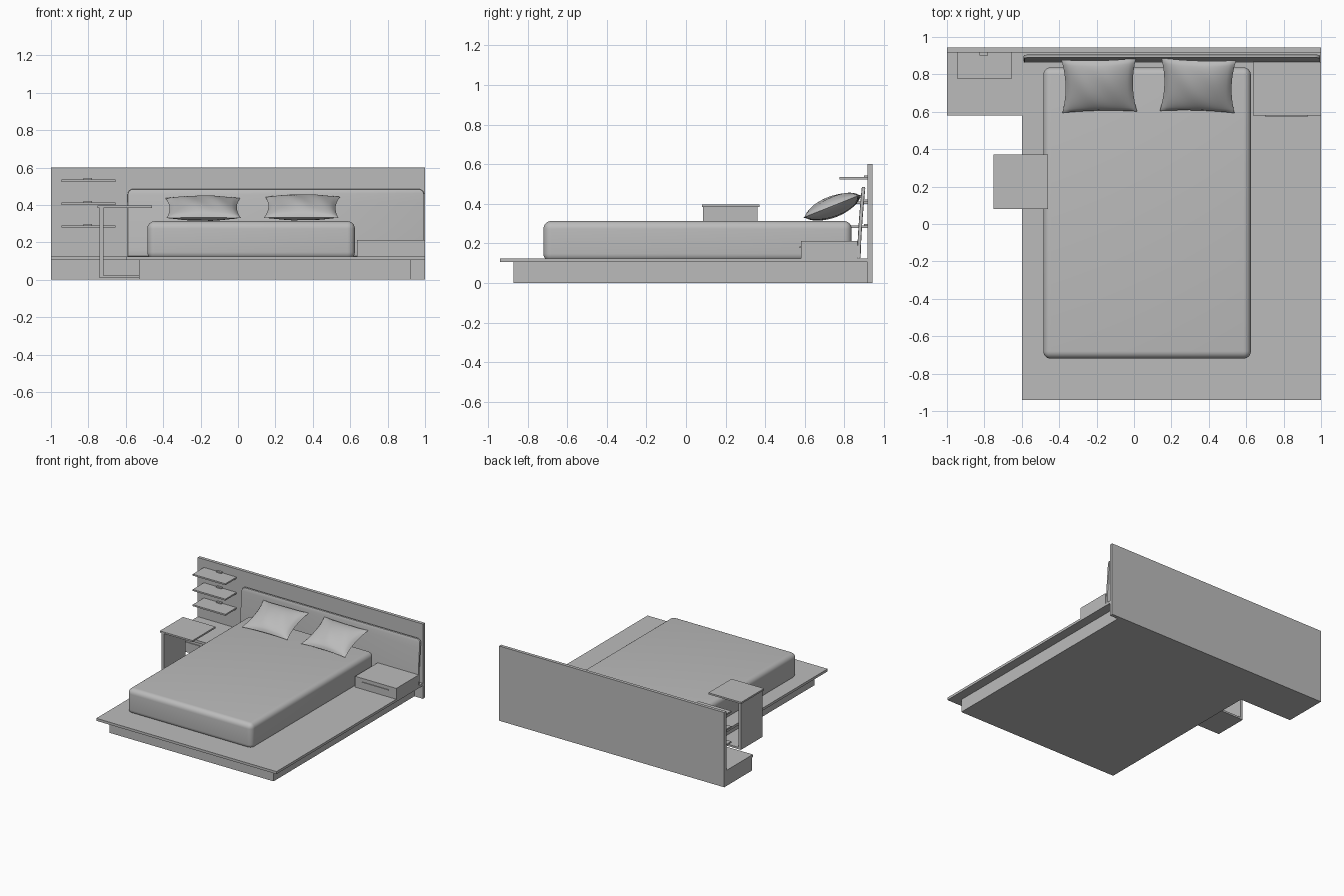
import bpy, bmesh, math
from mathutils import Matrix, Vector

old = bpy.data.objects.get("Cube")
if old:
    bpy.data.objects.remove(old, do_unlink=True)

# Single grey finish
grey = bpy.data.materials.new("plain_grey")
grey.use_nodes = True
colour = (0.5, 0.5, 0.5, 1)
grey.diffuse_color = colour
grey.node_tree.nodes["Principled BSDF"].inputs["Base Color"].default_value = colour


def finish(name, bm, smooth=False):
    bmesh.ops.recalc_face_normals(bm, faces=bm.faces)
    mesh = bpy.data.meshes.new(name)
    bm.to_mesh(mesh)
    bm.free()
    mesh.materials.append(grey)
    ob = bpy.data.objects.new(name, mesh)
    bpy.context.collection.objects.link(ob)
    if smooth:
        bpy.ops.object.select_all(action='DESELECT')
        ob.select_set(True)
        bpy.context.view_layer.objects.active = ob
        bpy.ops.object.shade_smooth_by_angle(angle=math.radians(40))
    return ob


def box(name, x, y, z, radius=0):
    """Box from (min, max) pairs, with optional rounded edges."""
    bm = bmesh.new()
    bmesh.ops.create_cube(bm, size=1)
    for v in bm.verts:
        v.co = [(r[0] + r[1]) / 2 + c * (r[1] - r[0]) for r, c in zip((x, y, z), v.co)]
    if radius:
        bmesh.ops.bevel(bm, geom=bm.edges[:], offset=radius, segments=6,
                        profile=0.5, affect='EDGES')
    return finish(name, bm, radius > 0)


# Wall panel and platform
box("wall_panel", (-1, 1), (0.917, 0.943), (0, 0.6))
box("platform_base", (-0.53, 0.925), (-0.87, 0.917), (0, 0.105))
box("platform_top", (-0.6, 1), (-0.94, 0.917), (0.105, 0.125))

# Low bench on the right side of the bed
box("bench_base", (-1, -0.53), (0.59, 0.917), (0, 0.105))
box("bench_top", (-1, -0.6), (0.58, 0.917), (0.105, 0.125))
box("bench_handle", (-0.88, -0.65), (0.583, 0.59), (0.077, 0.083))

# Night stand on the left side of the bed
box("night_stand", (0.635, 1), (0.58, 0.865), (0.125, 0.212))
box("night_stand_handle", (0.7, 0.93), (0.574, 0.58), (0.178, 0.184))

# Wall shelves with small brackets
for i, z in enumerate((0.278, 0.4, 0.523)):
    box(f"shelf_{i + 1}", (-0.945, -0.655), (0.775, 0.917), (z, z + 0.012))
    box(f"shelf_bracket_{i + 1}", (-0.825, -0.78), (0.9, 0.917), (z + 0.012, z + 0.021))

# C-shaped side table
box("table_top", (-0.75, -0.46), (0.08, 0.372), (0.384, 0.397))
box("table_side", (-0.74, -0.718), (0.087, 0.36), (0.008, 0.384))
box("table_foot", (-0.718, -0.53), (0.087, 0.36), (0.008, 0.023))

# Mattress
box("mattress", (-0.485, 0.625), (-0.72, 0.837), (0.108, 0.313), 0.04)

# Curved headboard pad with rounded top corners
x0, x1, z0, z1, r = -0.59, 0.995, 0.125, 0.485, 0.03
outline = [(x0, z0), (x1, z0)]
for cx, start in ((x1 - r, 0), (x0 + r, 90)):
    for k in range(7):
        a = math.radians(start + k * 15)
        outline.append((cx + r * math.cos(a), z1 - r + r * math.sin(a)))
bm = bmesh.new()
face = bm.faces.new([bm.verts.new((x, 0, z)) for x, z in outline])
ext = bmesh.ops.extrude_face_region(bm, geom=[face])
for v in ext["geom"]:
    if isinstance(v, bmesh.types.BMVert):
        v.co.y += 0.018
rim = [e for e in bm.edges if abs(e.verts[0].co.y - e.verts[1].co.y) < 0.001]
bmesh.ops.bevel(bm, geom=rim, offset=0.005, segments=2, profile=0.5, affect='EDGES')
for k in range(1, 9):
    bmesh.ops.bisect_plane(bm, geom=bm.verts[:] + bm.edges[:] + bm.faces[:],
                           plane_co=(0, 0, z0 + k * 0.036), plane_no=(0, 0, 1))
for v in bm.verts:
    t = max(0, (v.co.z - z0) / (z1 - z0))
    v.co.y += 0.864 + 0.024 * t ** 1.5
finish("headboard_pad", bm, True)


# Pillows: plump in the middle, drawn in along the sides, pointed at the corners
def pillow(name, x, z, turn, tilt):
    n = 24
    place = (Matrix.Translation((x, 0.74, z)) @ Matrix.Rotation(turn, 4, 'Z')
             @ Matrix.Rotation(tilt, 4, 'X'))
    bm = bmesh.new()
    for side in (1, -1):
        grid = []
        for j in range(n + 1):
            row = []
            for i in range(n + 1):
                u, v = 2 * i / n - 1, 2 * j / n - 1
                puff = max(0, (1 - u * u) * (1 - v * v))
                wrinkle = 0.003 * math.sin(7 * u + 3 * v + x * 9) * puff
                co = Vector((0.2 * u * (1 - 0.1 * (1 - v * v)),
                             0.152 * v * (1 - 0.06 * (1 - u * u)),
                             side * 0.05 * puff ** 0.55 + wrinkle))
                row.append(bm.verts.new(place @ co))
            grid.append(row)
        for j in range(n):
            for i in range(n):
                bm.faces.new((grid[j][i], grid[j][i + 1],
                              grid[j + 1][i + 1], grid[j + 1][i]))
    bmesh.ops.remove_doubles(bm, verts=bm.verts[:], dist=0.0001)
    return finish(name, bm, True)


pillow("pillow_right", -0.186, 0.383, 0.02, 0.36)
pillow("pillow_left", 0.342, 0.387, -0.03, 0.38)
